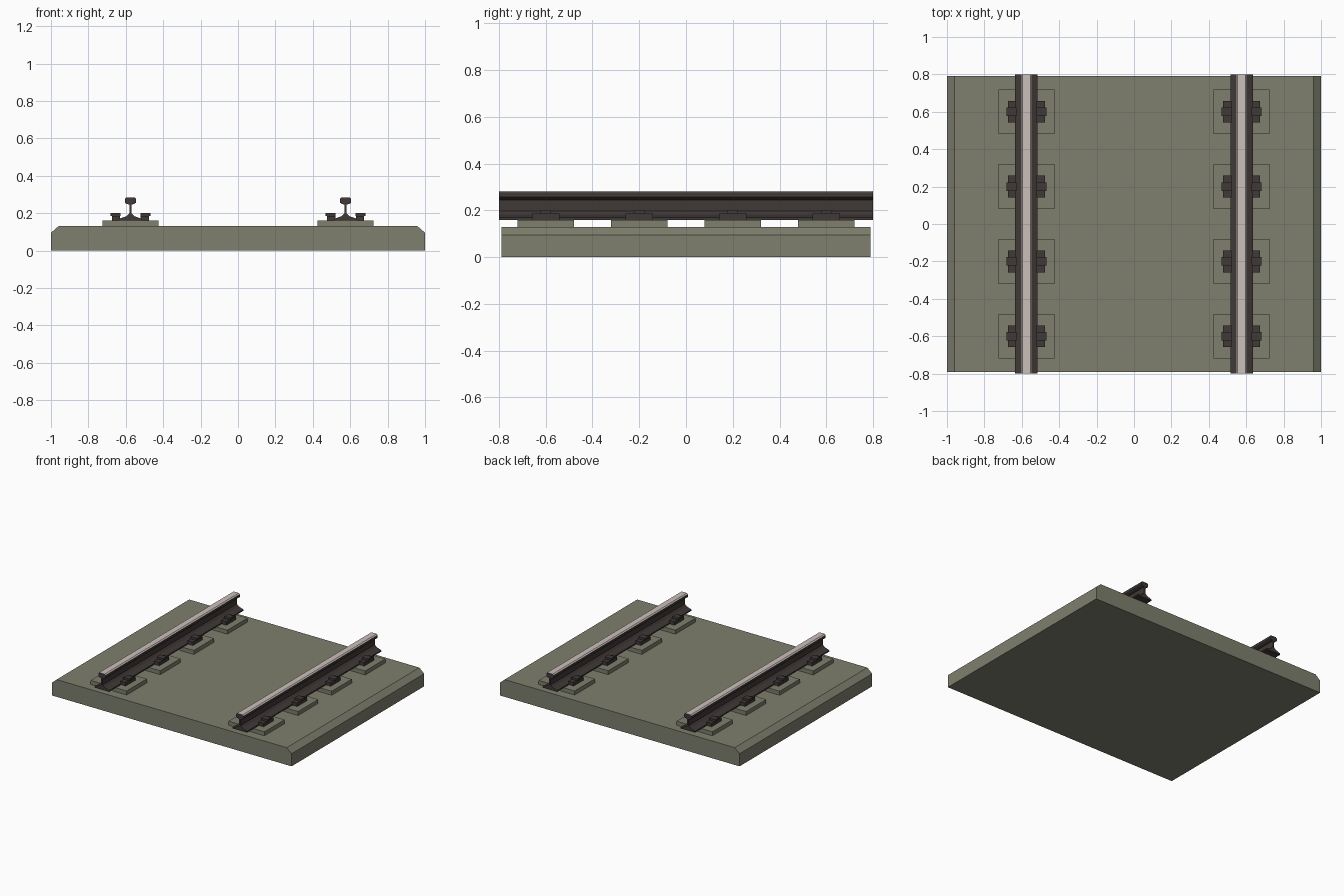
import bpy, bmesh

if "Cube" in bpy.data.objects:
    bpy.data.objects.remove(bpy.data.objects["Cube"])


def material(name, rgb):
    m = bpy.data.materials.new(name)
    m.diffuse_color = (*rgb, 1)
    m.use_nodes = True
    m.node_tree.nodes["Principled BSDF"].inputs["Base Color"].default_value = m.diffuse_color
    return m


CONCRETE = material("concrete", (0.21, 0.215, 0.155))
IRON = material("dark_iron", (0.05, 0.04, 0.037))
STEEL = material("worn_steel", (0.60, 0.53, 0.50))


def finish(name, bm, *mats):
    bmesh.ops.recalc_face_normals(bm, faces=bm.faces)
    me = bpy.data.meshes.new(name)
    bm.to_mesh(me)
    bm.free()
    for m in mats:
        me.materials.append(m)
    ob = bpy.data.objects.new(name, me)
    bpy.context.collection.objects.link(ob)
    return ob


def extrude_profile(bm, pts, y0, y1):
    """Closed (x, z) profile swept along y."""
    face = bm.faces.new([bm.verts.new((x, y0, z)) for x, z in pts])
    new = bmesh.ops.extrude_face_region(bm, geom=[face])["geom"]
    verts = [g for g in new if isinstance(g, bmesh.types.BMVert)]
    bmesh.ops.translate(bm, verts=verts, vec=(0, y1 - y0, 0))


def mirrored(half, cx=0):
    return [(cx + x, z) for x, z in half] + [(cx - x, z) for x, z in reversed(half)]


def box(name, x, y, z0, z1, sx, sy, mat):
    bm = bmesh.new()
    w = sx / 2
    extrude_profile(bm, [(x - w, z0), (x + w, z0), (x + w, z1), (x - w, z1)],
                    y - sy / 2, y + sy / 2)
    return finish(name, bm, mat)


# Concrete slab with chamfered long edges
bm = bmesh.new()
extrude_profile(bm, mirrored([(1, 0), (1, 0.095), (0.96, 0.13)]), -0.79, 0.79)
finish("slab", bm, CONCRETE)

# Half of the rail section: foot, web, head
RAIL = [(0.06, 0.16), (0.06, 0.17), (0.022, 0.183), (0.006, 0.198), (0.006, 0.245),
        (0.022, 0.25), (0.03, 0.257), (0.03, 0.276), (0.022, 0.284)]

for side, sx in (("left", -1), ("right", 1)):
    cx = sx * 0.575
    # Rail with polished running surface
    bm = bmesh.new()
    extrude_profile(bm, mirrored(RAIL, cx), -0.8, 0.8)
    bm.normal_update()
    for f in bm.faces:
        if f.calc_center_median().z > 0.277:
            f.material_index = 1
    finish(f"{side}_rail", bm, IRON, STEEL)

    for i, y in enumerate((-0.6, -0.2, 0.2, 0.6)):
        # Bearing pad
        box(f"{side}_pad_{i}", cx, y, 0.13, 0.16, 0.30, 0.24, CONCRETE)
        # Clip plate and bolt head on each side of the rail
        for j, d in enumerate((-1, 1)):
            box(f"{side}_clip_{i}_{j}", cx + d * 0.077, y, 0.16, 0.186, 0.044, 0.116, IRON)
            box(f"{side}_bolt_{i}_{j}", cx + d * 0.08, y, 0.186, 0.202, 0.052, 0.046, IRON)
